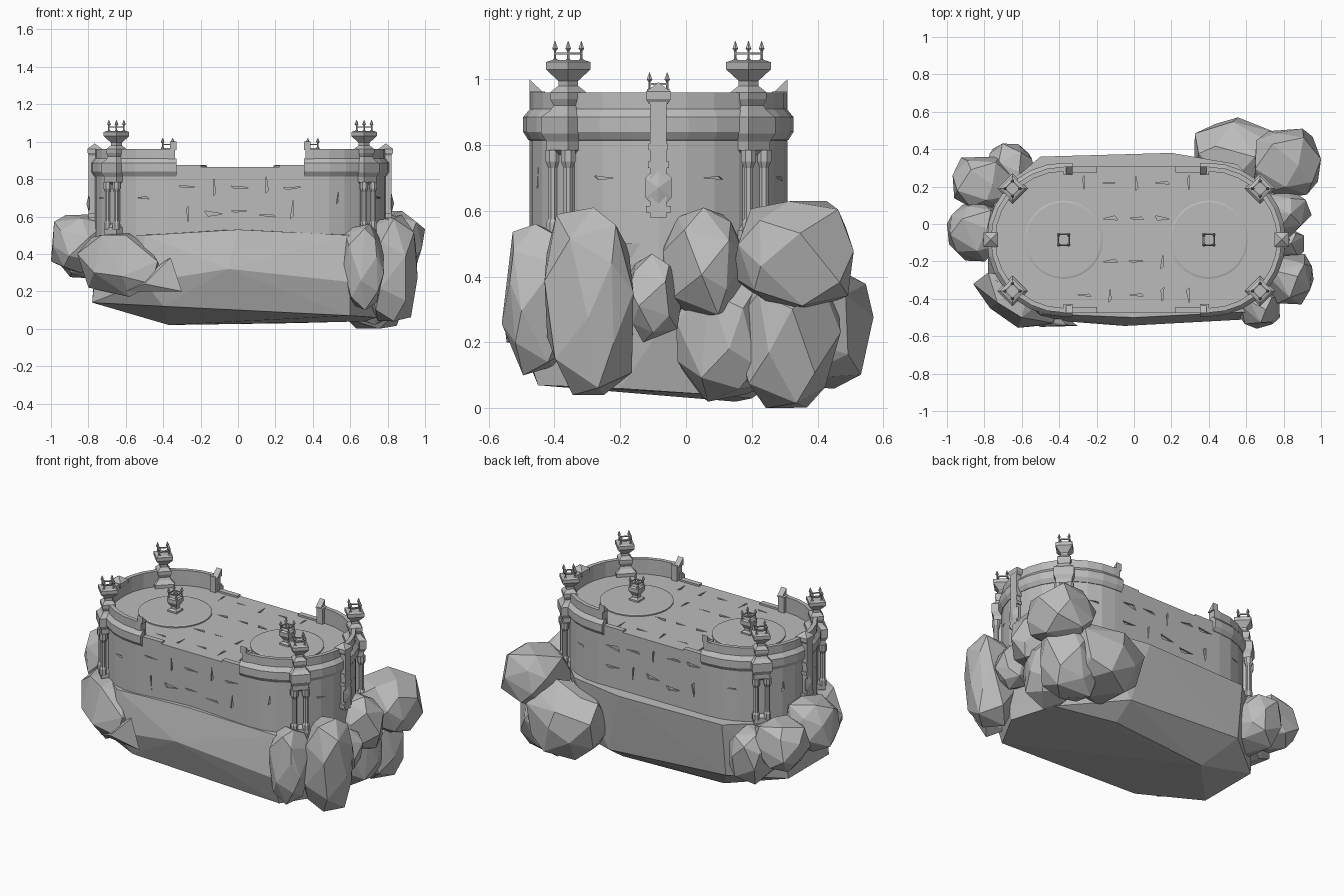
import bpy, bmesh, math, random
from mathutils import Vector, Matrix

random.seed(7)
if "Cube" in bpy.data.objects:
    bpy.data.objects.remove(bpy.data.objects["Cube"])

stone = bpy.data.materials.new("grey stone")
stone.use_nodes = True
stone.diffuse_color = (0.5, 0.5, 0.5, 1)
stone.node_tree.nodes["Principled BSDF"].inputs["Base Color"].default_value = (0.5, 0.5, 0.5, 1)

# Fort centre, distance to each rounded end's centre, deck height
OX, CY, CX, DECK = 0.012, -0.084, 0.388, 0.865


def finish(name, bm):
    bmesh.ops.recalc_face_normals(bm, faces=bm.faces)
    mesh = bpy.data.meshes.new(name)
    bm.to_mesh(mesh)
    bm.free()
    mesh.materials.append(stone)
    obj = bpy.data.objects.new(name, mesh)
    bpy.context.scene.collection.objects.link(obj)
    return obj


def loft(bm, rings):
    """Skin a row of equal closed rings and cap both ends."""
    loops = [[bm.verts.new(p) for p in ring] for ring in rings]
    n = len(loops[0])
    for a, b in zip(loops, loops[1:]):
        for i in range(n):
            j = (i + 1) % n
            bm.faces.new((a[i], a[j], b[j], b[i]))
    bm.faces.new(loops[0])
    bm.faces.new(loops[-1])


def stack(bm, x, y, profile, sides=4, turn=45):
    """Upright prism whose rings follow (radius, height) pairs."""
    angles = [math.radians(turn + 360 * i / sides) for i in range(sides)]
    loft(bm, [[(x + r * math.cos(a), y + r * math.sin(a), z) for a in angles] for r, z in profile])


def box(bm, lo, hi):
    (x0, y0, z0), (x1, y1, z1) = lo, hi
    loft(bm, [[(x0, y0, z), (x1, y0, z), (x1, y1, z), (x0, y1, z)] for z in (z0, z1)])


def hull(bm, points):
    verts = [bm.verts.new(p) for p in points]
    out = bmesh.ops.convex_hull(bm, input=verts)
    loose = {v for v in out["geom_interior"] + out["geom_unused"] if isinstance(v, bmesh.types.BMVert)}
    bmesh.ops.delete(bm, geom=list(loose), context='VERTS')


# Floating rock slab under the fort
bm = bmesh.new()
hull(bm, [
    (-.74, -.3, .5), (-.5, -.48, .5), (0, -.5, .53), (.6, -.47, .5), (.79, -.2, .5), (.77, .1, .5),
    (.55, .32, .5), (.2, .38, .5), (-.5, .36, .5), (-.75, .15, .5),
    (-.05, -.545, .32), (-.5, -.51, .25), (.6, -.51, .25),
    (-.78, -.3, .14), (-.4, -.47, .12), (.6, -.45, .07), (-.78, .1, .14), (-.37, .15, .02),
    (.3, .2, .03), (.68, .1, .04), (.74, -.2, .06), (-.5, .32, .17), (.3, .33, .12)])
finish("rock_slab", bm)


# Faceted boulders, each fitted to its bounds
def boulder(name, lo, hi, count=24):
    pts = []
    for i in range(count):
        z = 1 - 2 * (i + 0.5) / count
        a = 2.4 * i + random.uniform(-.3, .3)
        r = math.sqrt(1 - z * z)
        p = (r * math.cos(a), r * math.sin(a), z)
        pts.append(Vector([math.copysign(abs(c) ** .8, c) for c in p]) * random.uniform(.9, 1.06))
    low = [min(p[k] for p in pts) for k in range(3)]
    top = [max(p[k] for p in pts) for k in range(3)]
    bm = bmesh.new()
    hull(bm, [[lo[k] + (p[k] - low[k]) / (top[k] - low[k]) * (hi[k] - lo[k]) for k in range(3)] for p in pts])
    bmesh.ops.dissolve_limit(bm, angle_limit=0.14, verts=bm.verts, edges=bm.edges)
    finish(name, bm)


BOULDERS = [
    ((.56, -.56, .1), (.78, -.34, .56)), ((.68, -.43, .04), (.96, -.16, .61)),
    ((.68, -.18, .2), (.91, -.01, .47)), ((.64, -.07, .28), (.95, .18, .61)),
    ((.58, -.03, .02), (.88, .27, .42)), ((.64, .14, .3), (1, .51, .63)),
    ((.32, .16, .06), (.78, .57, .48)), ((.54, .14, 0), (.92, .47, .45)),
    ((-1, -.2, .3), (-.68, .12, .61)), ((-.97, .08, .27), (-.64, .36, .56)),
    ((-.79, .1, .18), (-.52, .43, .5))]
for i, (lo, hi) in enumerate(BOULDERS):
    boulder(f"boulder_{i + 1}", lo, hi)

# Broad front boulder with a sharp spur
bm = bmesh.new()
hull(bm, [(-.86, -.32, .4), (-.8, -.3, .22), (-.77, -.45, .3), (-.73, -.42, .5), (-.62, -.555, .28),
          (-.6, -.5, .5), (-.58, -.48, .17), (-.46, -.54, .24), (-.43, -.53, .36), (-.5, -.42, .47),
          (-.55, -.3, .52), (-.78, -.26, .49), (-.4, -.4, .3)])
hull(bm, [(-.6, -.5, .2), (-.3, -.545, .2), (-.36, -.54, .38), (-.5, -.4, .3), (-.5, -.55, .24)])
finish("front_boulder", bm)


# Fort body: long wall with rounded ends
def stadium(r, z, steps=14):
    pts = []
    for s in (1, -1):
        for i in range(steps + 1):
            a = math.pi * (i / steps - 0.5)
            pts.append((OX + s * (CX + r * math.cos(a)), CY + s * r * math.sin(a), z))
    return pts


bm = bmesh.new()
loft(bm, [stadium(.392, z) for z in (.44, DECK)])
body = finish("fort_body", bm)

# Chipped cracks cut into the walls and deck
bm = bmesh.new()


def crack(pos, normal, size):
    m = Matrix.Translation(pos) @ normal.to_track_quat('Z', 'Y').to_matrix().to_4x4()
    m = m @ Matrix.Rotation(random.randrange(4) * math.pi / 2 + random.uniform(-.1, .1), 4, 'Z')
    w, h = size * random.uniform(.06, .3), size
    loft(bm, [[m @ Vector(p) for p in ((-w / 2, -h / 2, d), (w / 2, -h / 3, d), (0, h / 2, d))]
              for d in (-.01, .02)])


for i in (-2, -1, 0, 1, 2):
    for z in (.62, .77):
        for s in (-1, 1):
            crack((OX + i * .14, CY + s * .392, z + random.uniform(-.02, .02)), Vector((0, s, 0)), .1)
    for y in (-.38, -.2, .03, .22):
        crack((OX + i * .14, y, DECK), Vector((0, 0, 1)), .08)
for s in (-1, 1):
    for deg in (-70, -25, 25, 70):
        a = math.radians(deg)
        n = Vector((s * math.cos(a), math.sin(a), 0))
        crack(Vector((OX + s * CX, CY, .7)) + n * .39, n, .07)
cutter = finish("crack_cutter", bm)
cutter.hide_render = True
mod = body.modifiers.new("cracks", 'BOOLEAN')
mod.operation, mod.object = 'DIFFERENCE', cutter
bpy.context.view_layer.update()
cut = bpy.data.meshes.new_from_object(body.evaluated_get(bpy.context.evaluated_depsgraph_get()))
body.modifiers.clear()
body.data = cut
bpy.data.objects.remove(cutter)


# Cornice and parapet swept round each end
def cap_sweep(name, s, section, start, steps=14):
    path = [(start, -90)] + [(CX, -90 + 180 * i / steps) for i in range(steps + 1)] + [(start, 90)]
    bm = bmesh.new()
    loft(bm, [[(OX + s * (x + r * math.cos(math.radians(d))), CY + r * math.sin(math.radians(d)), z)
               for r, z in section] for x, d in path])
    finish(name, bm)


def spikes(bm, x, y, r, z, h, turn):
    """Four railed spear points on a square."""
    spots = []
    for k in range(4):
        a = math.radians(turn + 90 * k)
        spots.append((x + r * math.cos(a), y + r * math.sin(a)))
    for px, py in spots:
        stack(bm, px, py, [(.008, z), (.008, z + h * .15), (.004, z + h * .2), (.004, z + h * .55),
                           (.01, z + h * .65), (.001, z + h)], 6, 0)
    low, high = z + h * .38, z + h * .48
    for (ax, ay), (bx, by) in zip(spots, spots[1:] + spots[:1]):
        d = Vector((bx - ax, by - ay)).normalized() * .003
        loft(bm, [[(px - d.y, py + d.x, low), (px + d.y, py - d.x, low), (px + d.y, py - d.x, high),
                   (px - d.y, py + d.x, high)] for px, py in ((ax, ay), (bx, by))])


for s, side in ((1, "left"), (-1, "right")):
    cap_sweep(side + "_cornice", s, [(.37, .81), (.395, .815), (.411, .84), (.411, .885), (.39, .91), (.37, .91)], .34)
    cap_sweep(side + "_parapet", s, [(.365, .85), (.39, .85), (.39, .96), (.365, .96)], .35)

    # Broken parapet ends with steps and merlons
    bm = bmesh.new()
    for e in (-1, 1):
        y_in, y_out = CY + e * .345, CY + e * .392
        box(bm, (OX + s * .35, y_in, .85), (OX + s * .39, y_out, .962))
        box(bm, (OX + s * .21, CY + e * .36, .85), (OX + s * .34, CY + e * .392, .876))
        hull(bm, [(OX + s * x, y, z) for x in (.34, .375)
                  for y, z in ((y_in, .955), (y_out, .955), (y_out, 1))])
    finish(side + "_parapet_ends", bm)

    # Round platform with a small beacon post
    cx = OX + s * CX
    bm = bmesh.new()
    stack(bm, cx, CY, [(.21, .85), (.21, .872), (.2, .875)], 28, 0)
    finish(side + "_platform", bm)
    bm = bmesh.new()
    stack(bm, cx, CY, [(.045, .86), (.045, .885), (.025, .893), (.025, .905), (.048, .935), (.048, .957), (.035, .965)])
    spikes(bm, cx, CY, .038, .96, .06, 45)
    finish(side + "_beacon_post", bm)

    # End pilaster with pointed cap and carved panel
    bm = bmesh.new()
    x0, x1 = sorted((OX + s * .75, OX + s * .81))
    box(bm, (x0, CY - .025, .58), (x1, CY + .025, .95))
    for z, half in ((.595, .038), (.73, .032), (.785, .03)):
        box(bm, (x0, CY - half, z), (x1, CY + half, z + .02))
    stack(bm, OX + s * .778, CY, [(.04, .925), (.054, .94), (.054, .962), (.03, .975), (.002, .99)])
    hull(bm, [(OX + s * .805, CY + dy, .67 + dz) for dy in (-.04, .04) for dz in (-.03, .03)]
         + [(OX + s * .805, CY, .6), (OX + s * .805, CY, .74), (OX + s * .822, CY, .67)])
    finish(side + "_pilaster", bm)

    # Diagonal corner turrets with clustered columns
    for y, end in ((-.358, "front"), (.19, "back")):
        bm = bmesh.new()
        x = OX + s * .662
        stack(bm, x, y, [(.05, .47), (.066, .51), (.066, .54), (.04, .56), (.04, .77), (.066, .785), (.066, .81),
                         (.082, .835), (.082, .885), (.055, .905), (.045, .92), (.055, .94), (.055, .96), (.03, .98),
                         (.03, .995), (.068, 1.03), (.068, 1.052), (.05, 1.058)], 4, 0)
        for k in range(4):
            a = math.pi / 2 * k
            stack(bm, x + .047 * math.cos(a), y + .047 * math.sin(a),
                  [(.022, .53), (.022, .565), (.015, .575), (.015, .73), (.024, .75), (.024, .785)], 8, 22.5)
        spikes(bm, x, y, .04, 1.05, .066, 0)
        finish(f"{side}_{end}_turret", bm)
